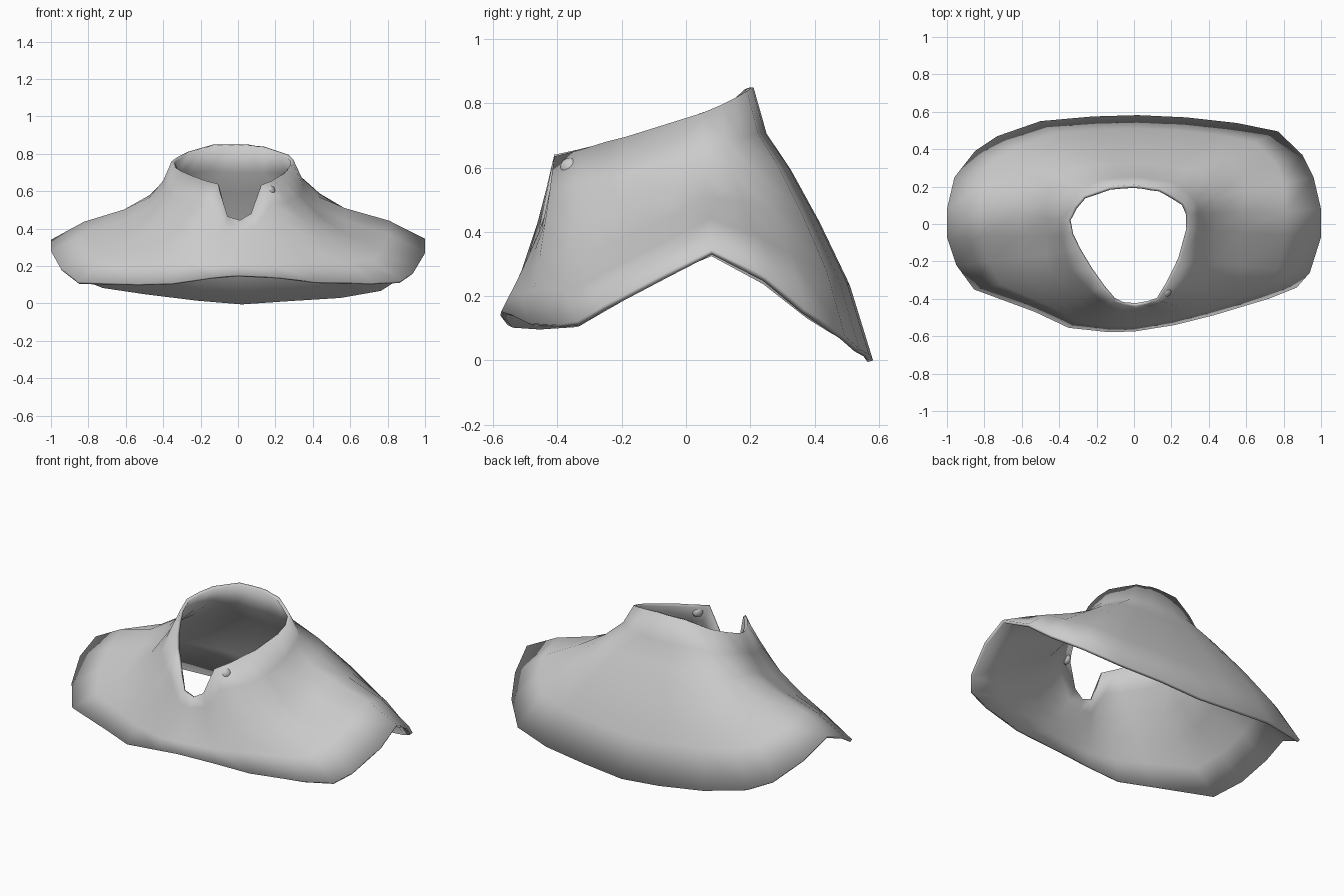
import bpy, bmesh, math
from mathutils import Vector

if "Cube" in bpy.data.objects:
    bpy.data.objects.remove(bpy.data.objects["Cube"])

grey = bpy.data.materials.new("cloth_grey")
grey.diffuse_color = (0.6, 0.6, 0.6, 1)
grey.use_nodes = True
grey.node_tree.nodes["Principled BSDF"].inputs["Base Color"].default_value = grey.diffuse_color

# Neck opening, from the front notch counter-clockwise
RIM = [(.01, -.44, .445), (.07, -.43, .48), (.13, -.41, .635), (.18, -.33, .655),
       (.22, -.25, .68), (.25, -.19, .695), (.295, -.03, .745), (.295, .05, .77),
       (.27, .11, .795), (.21, .15, .815), (.14, .19, .838), (.09, .197, .843),
       (.05, .205, .85), (0, .21, .85), (-.06, .207, .85), (-.13, .2, .85),
       (-.2, .175, .83), (-.27, .15, .81), (-.32, .09, .785), (-.355, .02, .76),
       (-.34, -.06, .73), (-.3, -.14, .705), (-.24, -.24, .68), (-.17, -.34, .655),
       (-.11, -.41, .64), (-.055, -.435, .465)]
# Lower hem, one point under each opening point
HEM = [(0, -.575, .152), (.22, -.54, .14), (.42, -.49, .115), (.72, -.4, .11),
       (.87, -.34, .12), (.94, -.26, .17), (1, -.07, .27), (1, .08, .345),
       (.96, .25, .26), (.9, .37, .16), (.77, .495, .075), (.55, .54, .035),
       (.28, .57, .018), (.02, .582, 0), (-.22, .575, .02), (-.5, .55, .055),
       (-.73, .47, .09), (-.85, .39, .14), (-.96, .25, .25), (-1, .08, .34),
       (-1, -.07, .28), (-.95, -.22, .19), (-.855, -.35, .115), (-.53, -.47, .105),
       (-.35, -.555, .11), (-.14, -.578, .14)]
# Fall of the cloth as (outward, downward) fractions
SIDE = [(0, 0), (.06, .26), (.16, .5), (.36, .64), (.71, .78), (1, 1)]
BACK = [(0, 0), (.11, .17), (.31, .3), (.56, .5), (.81, .73), (1, 1)]
FRONT = [(0, 0), (.17, .2), (.36, .4), (.56, .6), (.78, .8), (1, 1)]


def finish(ob, angle):
    ob.data.materials.append(grey)
    bpy.ops.object.select_all(action='DESELECT')
    ob.select_set(True)
    bpy.context.view_layer.objects.active = ob
    bpy.ops.object.shade_smooth_by_angle(angle=math.radians(angle))


def fall_point(rim, hem, k):
    """Point k on the fall from rim to hem, blended by how sideways it runs."""
    end = BACK if hem[1] > 0 else FRONT
    w = max(0, 1 - abs(hem[1]) / .45)
    out, down = (SIDE[k][i] * w + end[k][i] * (1 - w) for i in (0, 1))
    return (rim[0] + (hem[0] - rim[0]) * out,
            rim[1] + (hem[1] - rim[1]) * out,
            rim[2] + (hem[2] - rim[2]) * down)


# Cape: collar, shoulders and hem in one shell
bm = bmesh.new()
rings = [[bm.verts.new(fall_point(r, h, k)) for r, h in zip(RIM, HEM)] for k in range(6)]
n = len(RIM)
for upper, lower in zip(rings, rings[1:]):
    for i in range(n):
        j = (i + 1) % n
        bm.faces.new((upper[i], lower[i], lower[j], upper[j]))
mesh = bpy.data.meshes.new("cape")
bm.to_mesh(mesh)
bm.free()
cape = bpy.data.objects.new("cape", mesh)
bpy.context.collection.objects.link(cape)
thick = cape.modifiers.new("thickness", 'SOLIDIFY')
thick.thickness = .018
thick.offset = -1
finish(cape, 50)

# Button through the collar beside the notch
bpy.ops.mesh.primitive_uv_sphere_add(segments=16, ring_count=8, radius=1,
                                     location=(.175, -.362, .6))
button = bpy.context.object
button.name = "collar_button"
button.scale = (.031, .031, .023)
button.rotation_euler = Vector((.86, -.45, .15)).to_track_quat('Z', 'Y').to_euler()
finish(button, 60)
